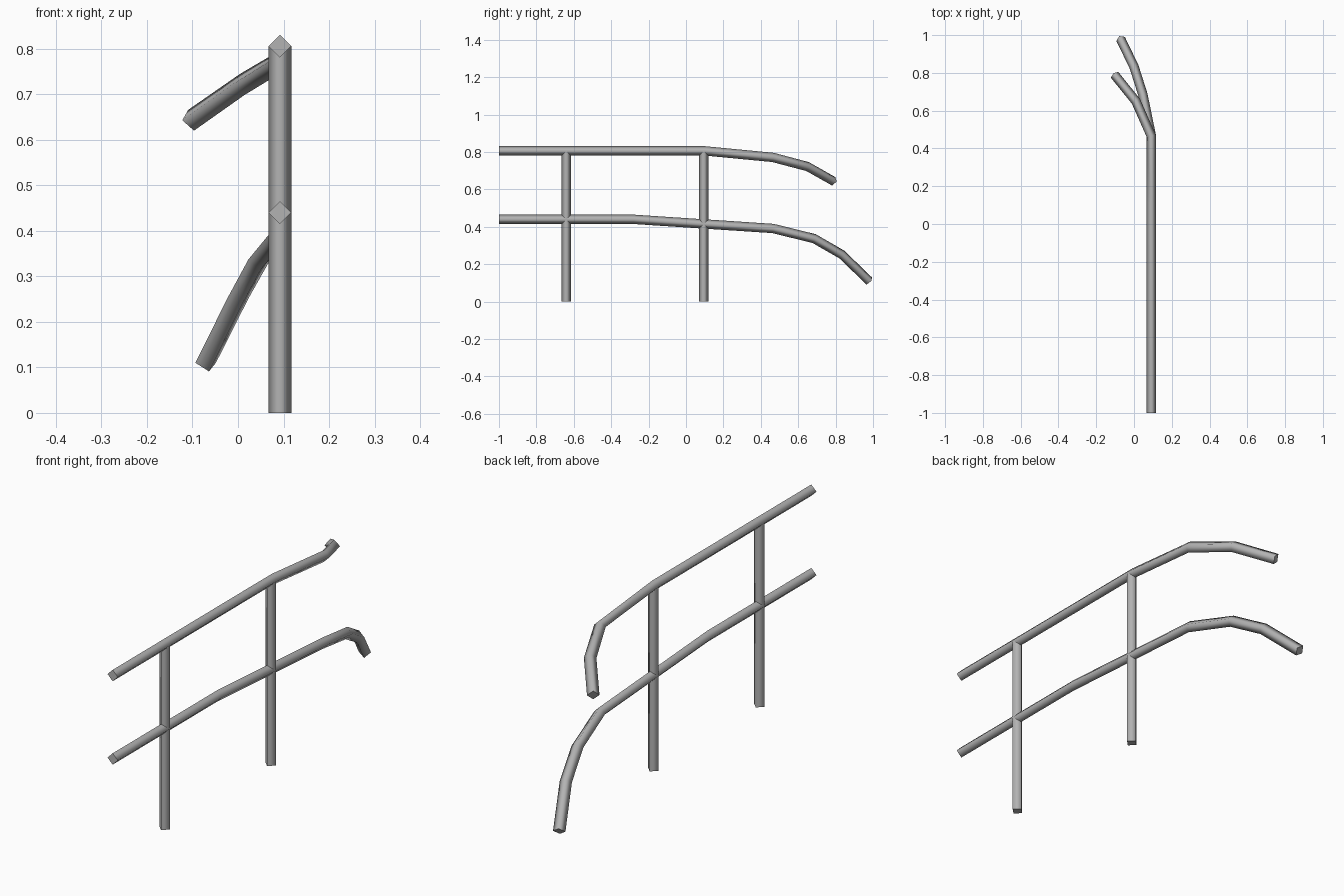
import bpy
import bmesh
from mathutils import Vector

cube = bpy.data.objects.get("Cube")
if cube:
    bpy.data.objects.remove(cube, do_unlink=True)

RADIUS = 0.025
RAIL_X = 0.092

metal = bpy.data.materials.new("grey metal")
metal.use_nodes = True
GREY = (0.45, 0.45, 0.45, 1)
metal.diffuse_color = GREY
metal.node_tree.nodes["Principled BSDF"].inputs["Base Color"].default_value = GREY


def tube(name, points, up):
    """Four-sided diamond tube swept along a path, smooth sides, flat caps."""
    pts = [Vector(p) for p in points]
    bm = bmesh.new()
    rings = []
    for i, p in enumerate(pts):
        before = (p - pts[i - 1]).normalized() if i else Vector()
        after = (pts[i + 1] - p).normalized() if i < len(pts) - 1 else Vector()
        tangent = (before + after).normalized()
        side = tangent.cross(up).normalized()
        top = side.cross(tangent)
        rings.append([bm.verts.new(p + d * RADIUS) for d in (side, top, -side, -top)])
    for a, b in zip(rings, rings[1:]):
        for k in range(4):
            n = (k + 1) % 4
            bm.faces.new((a[k], a[n], b[n], b[k])).smooth = True
    for ring in (rings[0], rings[-1]):
        cap = bm.faces.new(ring)
        for edge in cap.edges:
            edge.smooth = False
    bmesh.ops.recalc_face_normals(bm, faces=bm.faces)
    mesh = bpy.data.meshes.new(name)
    bm.to_mesh(mesh)
    bm.free()
    mesh.materials.append(metal)
    obj = bpy.data.objects.new(name, mesh)
    bpy.context.collection.objects.link(obj)
    return obj


Z = Vector((0, 0, 1))
Y = Vector((0, 1, 0))

# Handrail: straight run, then curving aside and down
tube("upper_rail", [
    (RAIL_X, -1, 0.806), (RAIL_X, 0.1, 0.806), (RAIL_X, 0.465, 0.771),
    (0.01, 0.65, 0.722), (-0.103, 0.79, 0.643)], Z)

# Middle rail: gentle slope, then a longer curve down
tube("lower_rail", [
    (RAIL_X, -1, 0.44), (RAIL_X, -0.28, 0.44), (RAIL_X, 0.465, 0.391),
    (0.047, 0.685, 0.337), (0, 0.833, 0.252), (-0.071, 0.98, 0.11)], Z)

# Upright posts
for label, y in (("front_post", -0.64), ("back_post", 0.095)):
    tube(label, [(RAIL_X, y, 0), (RAIL_X, y, 0.806)], Y)
